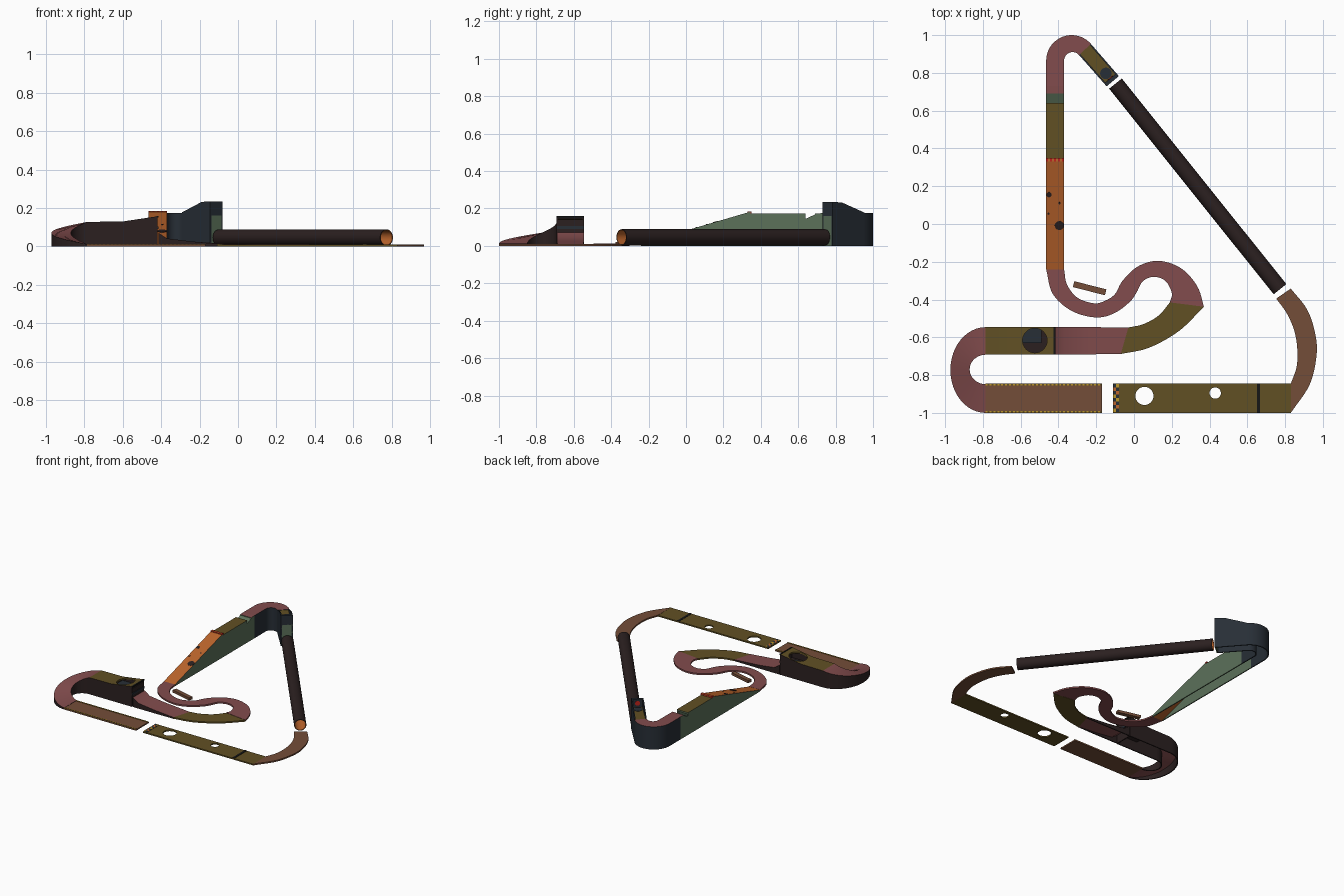
import bpy, bmesh, math
from mathutils import Vector, Matrix

if "Cube" in bpy.data.objects:
    bpy.data.objects.remove(bpy.data.objects["Cube"])

# ---------- colours ----------
def lin(c):
    c /= 255
    return c / 12.92 if c <= 0.04045 else ((c + 0.055) / 1.055) ** 2.4

MATS = {}
for name, rgb in {"pink": (130, 76, 77), "olive": (97, 80, 36), "brown": (116, 77, 56),
                  "orange": (188, 101, 44), "grey_green": (92, 113, 90), "slate": (39, 46, 54),
                  "dark_brown": (43, 32, 32), "red": (190, 36, 28), "yellow": (190, 150, 40),
                  "black": (22, 22, 22)}.items():
    m = bpy.data.materials.new(name)
    m.diffuse_color = (*[lin(c) for c in rgb], 1)
    m.use_nodes = True
    m.node_tree.nodes["Principled BSDF"].inputs["Base Color"].default_value = m.diffuse_color
    MATS[name] = m

# ---------- helpers ----------
def finish(name, bm, mat, smooth=True, side=None):
    bmesh.ops.recalc_face_normals(bm, faces=bm.faces)
    me = bpy.data.meshes.new(name)
    bm.to_mesh(me)
    bm.free()
    me.materials.append(MATS[mat])
    if side:
        me.materials.append(MATS[side])
    if smooth:
        me.shade_smooth()
        me.set_sharp_from_angle(angle=math.radians(30))
    ob = bpy.data.objects.new(name, me)
    bpy.context.collection.objects.link(ob)
    return ob

def ribbon(name, left, right, top, bottom, mat, side=None, smooth=True):
    """Closed strip between two plan edges; top/bottom are heights per station."""
    bm = bmesh.new()
    rows = [[bm.verts.new((p[0], p[1], z)) for p, z in ((l, t), (r, t), (r, b), (l, b))]
            for l, r, t, b in zip(left, right, top, bottom)]
    for a, b in zip(rows, rows[1:]):
        for k in range(4):
            f = bm.faces.new((a[k], a[(k + 1) % 4], b[(k + 1) % 4], b[k]))
            f.material_index = 1 if side and k in (1, 3) else 0
    for f in (bm.faces.new(rows[0]), bm.faces.new(rows[-1][::-1])):
        f.material_index = 1 if side else 0
    return finish(name, bm, mat, smooth, side)

TH, WALL = 0.012, 0.008

def wall(name, edge, other, top, bottom, mat):
    inner = []
    for e, o in zip(edge, other):
        e, o = Vector(e), Vector(o)
        inner.append(e + (o - e).normalized() * WALL)
    return ribbon(name, edge, inner, top, bottom, mat)

def track(name, left, right, z, mat, skirt=None):
    """Track deck, with optional skirts down to the floor on both sides."""
    low = [max(0, h - TH) for h in z]
    ob = ribbon(name + "_deck", left, right, z, low, mat, skirt)
    if skirt:
        zero = [0] * len(z)
        wall(name + "_left_skirt", left, right, low, zero, skirt)
        wall(name + "_right_skirt", right, left, low, zero, skirt)
    return ob

def box(name, lo, hi, mat):
    (x0, y0, z0), (x1, y1, z1) = lo, hi
    return ribbon(name, [(x0, y0), (x1, y0)], [(x0, y1), (x1, y1)], [z1] * 2, [z0] * 2, mat, smooth=False)

def disc(name, loc, r, depth, mat, rot=None, seg=24):
    bm = bmesh.new()
    mtx = Matrix.Translation(loc) @ (rot.to_4x4() if rot else Matrix())
    bmesh.ops.create_cone(bm, cap_ends=True, segments=seg, radius1=r, radius2=r, depth=depth, matrix=mtx)
    return finish(name, bm, mat, False)

def cut_hole(ob, x, y, z, r):
    cutter = disc("hole_cutter", (x, y, z), r, 0.1, "black", seg=32)
    mod = ob.modifiers.new("hole", "BOOLEAN")
    mod.object, mod.solver = cutter, "EXACT"
    bpy.context.view_layer.objects.active = ob
    bpy.ops.object.modifier_apply(modifier="hole")
    bpy.data.objects.remove(cutter)
    ob.data.shade_flat()

def curve(pts, n=6):
    """Catmull-Rom curve through plan points."""
    p = [Vector(q) for q in pts]
    p = [2 * p[0] - p[1]] + p + [2 * p[-1] - p[-2]]
    out = []
    for a, b, c, d in zip(p, p[1:], p[2:], p[3:]):
        for i in range(n):
            t = i / n
            out.append(0.5 * (2 * b + (c - a) * t + (2 * a - 5 * b + 4 * c - d) * t * t
                              + (3 * b - a - 3 * c + d) * t ** 3))
    return out + [p[-2]]

def arc(cx, cy, rx, ry, a0, a1, n):
    return [(cx + rx * math.cos(math.radians(a0 + (a1 - a0) * i / n)),
             cy + ry * math.sin(math.radians(a0 + (a1 - a0) * i / n))) for i in range(n + 1)]

# ---------- front straight with two holes ----------
front = box("start_straight", (-0.11, -1, 0), (0.83, -0.845, 0.01), "olive")
cut_hole(front, 0.055, -0.91, 0, 0.048)
cut_hole(front, 0.43, -0.895, 0, 0.03)
box("start_straight_line", (0.65, -1, 0.009), (0.668, -0.845, 0.012), "black")
for i in range(8):
    for j in range(2):
        y = -0.995 + i * 0.0184
        box("finish_check", (-0.11 + j * 0.015, y, 0.009), (-0.095 + j * 0.015, y + 0.0184, 0.0125),
            ("yellow", "slate", "orange", "slate")[(i + j) % 4])

# ---------- front left straight with dashed edges ----------
box("launch_straight", (-0.785, -1, 0), (-0.17, -0.845, 0.01), "brown")
for i in range(30):
    x = -0.785 + i * 0.0205
    for y in (-0.998, -0.855):
        box("edge_dash", (x, y, 0.009), (x + 0.0103, y + 0.008, 0.013), "yellow")
        box("edge_dash_gap", (x + 0.0103, y, 0.009), (x + 0.0205, y + 0.008, 0.013), "olive")

# ---------- climbing U-turn ----------
N = 24
outer = arc(-0.785, -0.773, 0.187, 0.227, 270, 90, N)
inner = arc(-0.785, -0.77, 0.085, 0.078, 270, 90, N)
track("climbing_turn", outer, inner, [0.012 + 0.116 * i / N for i in range(N + 1)], "pink", "dark_brown")

# ---------- jump block with pit ----------
xs = (-0.785, -0.6, -0.42)
deck = track("jump", [(x, -0.546) for x in xs], [(x, -0.692) for x in xs], [0.128, 0.13, 0.157],
             "olive", "dark_brown")
cut_hole(deck, -0.525, -0.617, 0.14, 0.065)
box("pit_floor", (-0.6, -0.684, 0.075), (-0.42, -0.554, 0.082), "dark_brown")
box("pit_ledge", (-0.6, -0.63, 0.09), (-0.49, -0.554, 0.105), "slate")
box("jump_end_wall", (-0.428, -0.684, 0), (-0.42, -0.554, 0.14), "dark_brown")
box("jump_end_band", (-0.421, -0.692, 0.09), (-0.415, -0.546, 0.105), "slate")
box("jump_lip", (-0.425, -0.692, 0.15), (-0.415, -0.546, 0.159), "black")

# ---------- landing and wide curve ----------
track("landing", [(-0.415, -0.546), (-0.37, -0.546), (-0.24, -0.546), (-0.03, -0.548)],
      [(-0.415, -0.69), (-0.37, -0.69), (-0.24, -0.69), (-0.07, -0.688)],
      [0.072, 0.042, 0.026, 0.011], "pink", "dark_brown")
a = curve([(-0.03, -0.548), (0.05, -0.53), (0.13, -0.485), (0.19, -0.415)])
b = curve([(-0.07, -0.688), (0.08, -0.655), (0.24, -0.565), (0.37, -0.438)])
track("wide_curve", a, b, [0.011] * len(a), "olive")

# ---------- S bend ----------
a = curve([(0.37, -0.438), (0.335, -0.33), (0.25, -0.235), (0.13, -0.195), (0.02, -0.225), (-0.06, -0.30),
           (-0.1, -0.37), (-0.15, -0.405), (-0.21, -0.42), (-0.3, -0.39), (-0.355, -0.32), (-0.37, -0.24)])
b = curve([(0.19, -0.415), (0.20, -0.365), (0.165, -0.30), (0.10, -0.28), (0.045, -0.305), (0.015, -0.36),
           (-0.02, -0.41), (-0.1, -0.47), (-0.2, -0.495), (-0.33, -0.46), (-0.43, -0.37), (-0.465, -0.24)])
track("s_bend", a, b, [0.013] * len(a), "pink")

# loose plank beside the bend
d, n = Vector((0.17, -0.043)), Vector((0.004, 0.0155))
c = Vector((-0.235, -0.34))
ribbon("plank", [c - d / 2 + n, c + d / 2 + n], [c - d / 2 - n, c + d / 2 - n], [0.02] * 2, [0] * 2, "brown")

# ---------- ramp with spots ----------
X0, X1 = -0.465, -0.37
def lane(name, ys, z, mat, skirt):
    return track(name, [(X0, y) for y in ys], [(X1, y) for y in ys], z, mat, skirt)

lane("ramp", (-0.24, 0.345), (0.012, 0.183), "orange", "grey_green")
slope = 0.171 / 0.585
rot = Matrix.Rotation(math.atan(slope), 3, "X")
for x, y, r in ((-0.45, 0.155, 0.014), (-0.395, -0.008, 0.025), (-0.395, 0.11, 0.006), (-0.453, 0.055, 0.006)):
    disc("ramp_spot", (x, y, 0.012 + (y + 0.24) * slope), r, 0.004, "dark_brown", rot, 12)
for i in range(9):
    x = X0 + i * 0.095 / 9
    box("ramp_top_stripe", (x, 0.33, 0.174), (x + 0.095 / 9, 0.35, 0.185), "orange" if i % 2 else "red")

# ---------- upper straight, step and top turn ----------
lane("upper_straight", (0.345, 0.64), (0.172, 0.172), "olive", "grey_green")
lane("step_pad", (0.64, 0.69), (0.145, 0.168), "grey_green", "grey_green")
lane("turn_entry", (0.69, 0.73), (0.173, 0.175), "pink", "grey_green")
outer = [(X0, 0.73)] + arc(-0.33, 0.865, 0.135, 0.135, 180, 41, 18)
inner = [(X1, 0.73)] + arc(-0.325, 0.865, 0.045, 0.045, 180, 41, 18)
track("top_turn", outer, inner, [0.175] * 20, "pink", "slate")

# ---------- drop chute with guards, backboard and target ----------
eo, ei = (-0.08, 0.783), (-0.145, 0.729)
L, R = [outer[-1], eo], [inner[-1], ei]
track("chute", L, R, [0.172] * 2, "olive", "slate")
def along(p, q, t):
    return tuple(Vector(p).lerp(Vector(q), t))
for name, e, o in (("outer", L, R), ("inner", R, L)):
    pts, oth = [[s[0], along(*s, 0.7), s[1]] for s in (e, o)]
    wall(name + "_guard", pts, oth, [0.178, 0.232, 0.235], [0.172] * 3, "slate")
t = Vector((0.66, -0.75)).normalized()
back = (Vector(eo) + Vector(ei)) / 2
def across(name, thick, top, low, mat):
    ribbon(name, [eo, Vector(eo) - t * thick], [ei, Vector(ei) - t * thick], [top] * 2, [low] * 2, mat)
across("backboard", 0.02, 0.235, 0.165, "slate")
across("chute_end_panel", WALL, 0.165, 0, "grey_green")
face = Vector((-t.x, -t.y, 0)).to_track_quat("Z", "Y").to_matrix()
target = back - t * 0.021
disc("target", (target.x, target.y, 0.205), 0.018, 0.005, "red", face)
hole = back - t * 0.055
disc("drop_hole", (hole.x, hole.y, 0.172), 0.031, 0.004, "slate", seg=16)

# ---------- tunnel tube ----------
def pipe(name, p, q, ro, ri, mat, seg=32):
    bm = bmesh.new()
    axis = (Vector(q) - Vector(p)).to_track_quat("Z", "Y").to_matrix()
    rings = [[bm.verts.new(Vector(c) + axis @ Vector((r * math.cos(math.tau * i / seg),
              r * math.sin(math.tau * i / seg), 0))) for i in range(seg)]
             for c, r in ((p, ro), (q, ro), (q, ri), (p, ri))]
    for k in range(4):
        u, v = rings[k], rings[(k + 1) % 4]
        for i in range(seg):
            j = (i + 1) % seg
            bm.faces.new((u[i], u[j], v[j], v[i]))
    return finish(name, bm, mat)

p, q = (-0.098, 0.743, 0.046), (0.773, -0.345, 0.046)
pipe("tunnel", p, q, 0.043, 0.0405, "dark_brown")
pipe("tunnel_lining", p, q, 0.0405, 0.038, "orange")

# ---------- right-hand curve back to the start ----------
a = curve([(0.83, -0.342), (0.915, -0.45), (0.957, -0.57), (0.967, -0.69), (0.93, -0.85), (0.83, -1.0)])
b = curve([(0.753, -0.395), (0.81, -0.475), (0.85, -0.57), (0.865, -0.67), (0.86, -0.76), (0.83, -0.845)])
track("return_curve", a, b, [0.011] * len(a), "brown")
